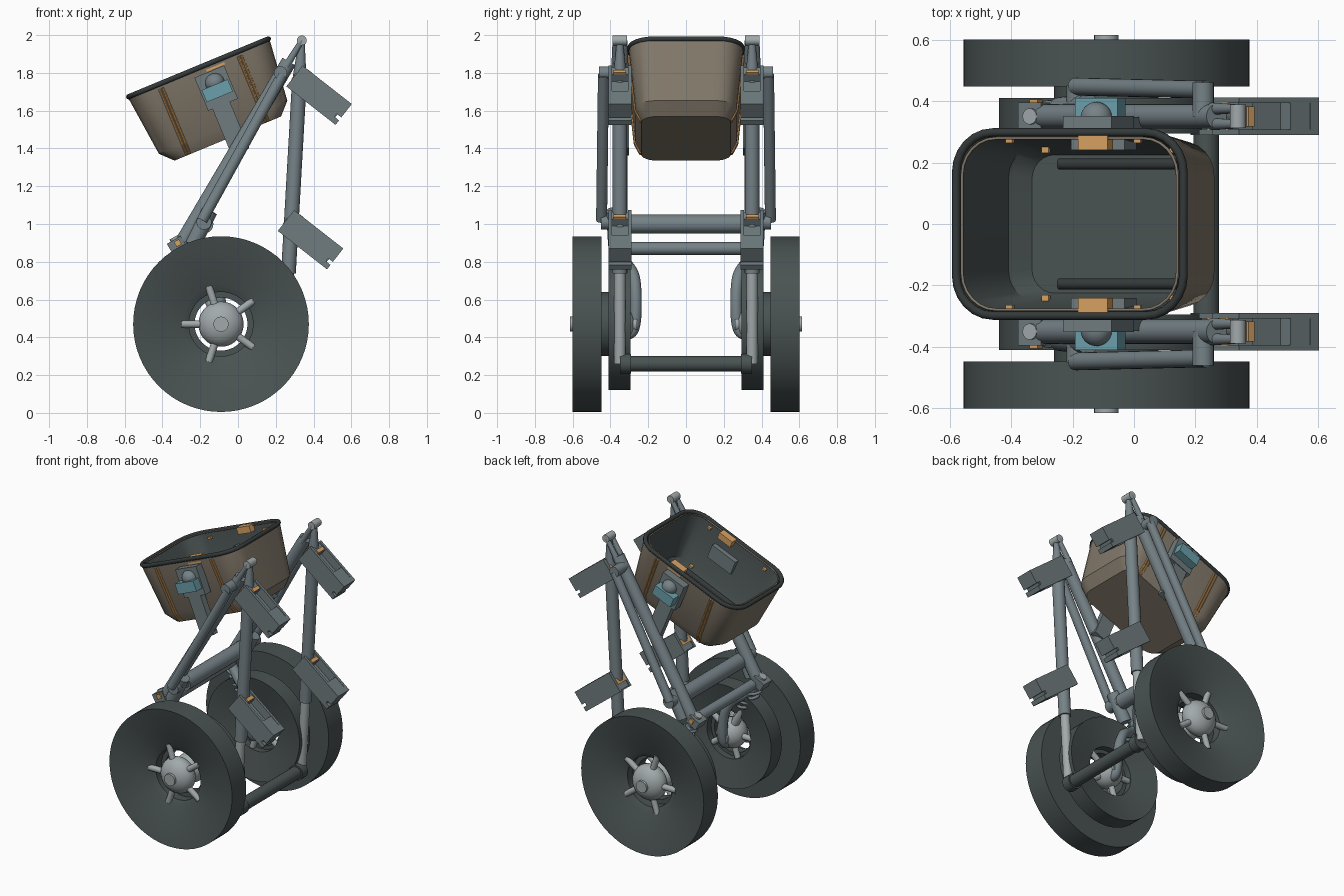
import bpy, bmesh, math
from mathutils import Matrix, Vector

cube = bpy.data.objects.get("Cube")
if cube:
    bpy.data.objects.remove(cube, do_unlink=True)


def material(name, rgb):
    m = bpy.data.materials.new(name)
    m.use_nodes = True
    m.diffuse_color = (*rgb, 1)
    m.node_tree.nodes["Principled BSDF"].inputs["Base Color"].default_value = (*rgb, 1)
    return m


RUBBER = material("dark rubber", (.068, .085, .085))
BLACK = material("black trim", (.033, .04, .04))
FRAME = material("frame grey", (.18, .225, .245))
BRACKET = material("bracket grey", (.16, .2, .21))
METAL = material("light metal", (.36, .4, .41))
TAUPE = material("taupe shell", (.225, .19, .145))
ORANGE = material("orange", (.68, .36, .12))
TEAL = material("teal", (.15, .35, .41))
parts = []


def finish(name, bm, mats):
    bmesh.ops.recalc_face_normals(bm, faces=bm.faces)
    me = bpy.data.meshes.new(name)
    bm.to_mesh(me)
    bm.free()
    for m in mats if isinstance(mats, list) else [mats]:
        me.materials.append(m)
    ob = bpy.data.objects.new(name, me)
    bpy.context.collection.objects.link(ob)
    parts.append(ob)
    return ob


def tube(name, a, b, r, mat, r2=None, sides=20):
    a, b = Vector(a), Vector(b)
    rot = (b - a).to_track_quat('Z', 'Y').to_matrix().to_4x4()
    bm = bmesh.new()
    bmesh.ops.create_cone(bm, cap_ends=True, segments=sides, radius1=r,
                          radius2=r if r2 is None else r2, depth=(b - a).length,
                          matrix=Matrix.Translation((a + b) / 2) @ rot)
    return finish(name, bm, mat)


def ball(name, c, r, mat, scale=(1, 1, 1), frame=Matrix()):
    bm = bmesh.new()
    bmesh.ops.create_uvsphere(bm, u_segments=24, v_segments=14, radius=r,
                              matrix=frame @ Matrix.Translation(c) @ Matrix.Diagonal((*scale, 1)))
    return finish(name, bm, mat)


def box(name, c, size, mat, frame=Matrix()):
    bm = bmesh.new()
    bmesh.ops.create_cube(bm, size=1, matrix=frame @ Matrix.Translation(c) @ Matrix.Diagonal((*size, 1)))
    return finish(name, bm, mat)


def loft(name, rings, mats, closed=False, caps=False, split=None):
    bm = bmesh.new()
    rows = [[bm.verts.new(p) for p in ring] for ring in rings]
    n = len(rows[0])
    for i in range(len(rows) if closed else len(rows) - 1):
        a, b = rows[i], rows[(i + 1) % len(rows)]
        for j in range(n):
            f = bm.faces.new((a[j], a[(j + 1) % n], b[(j + 1) % n], b[j]))
            f.material_index = int(split is not None and i >= split)
    if caps:
        bm.faces.new(rows[0])
        bm.faces.new(rows[-1]).material_index = int(split is not None)
    return finish(name, bm, mats)


def lathe(name, profile, mat, s):
    # closed (radius, y) profile turned around the axle
    ang = [math.tau * k / 64 for k in range(64)]
    return loft(name, [[(HX + r * math.cos(t), s * y, HZ + r * math.sin(t)) for t in ang]
                       for r, y in profile], mat, closed=True)


def wire(name, pts, r, mat, cyclic=False):
    cu = bpy.data.curves.new(name, 'CURVE')
    cu.dimensions = '3D'
    cu.bevel_depth = r
    cu.bevel_resolution = 3
    cu.use_fill_caps = True
    sp = cu.splines.new('POLY' if cyclic else 'NURBS')
    sp.points.add(len(pts) - 1)
    for p, q in zip(sp.points, pts):
        p.co = (*q, 1)
    sp.use_cyclic_u = cyclic
    sp.use_endpoint_u = True
    cu.materials.append(mat)
    ob = bpy.data.objects.new(name, cu)
    bpy.context.collection.objects.link(ob)
    return ob


# Tilted tub: lofted rounded rectangles, shell outside and dark lining inside
TUB = Matrix.Translation((-.207, 0, 1.822)) @ Matrix.Rotation(math.radians(-22.5), 4, 'Y')


def rounded(hx, hy, r, z):
    pts = []
    for k, (sx, sy) in enumerate([(1, 1), (-1, 1), (-1, -1), (1, -1)]):
        for i in range(7):
            t = math.radians(90 * k + 15 * i)
            pts.append(TUB @ Vector((sx * (hx - r) + r * math.cos(t), sy * (hy - r) + r * math.sin(t), z)))
    return pts


loft("tub", [rounded(.305, .235, .08, -.4), rounded(.368, .268, .11, -.335), rounded(.405, .302, .13, 0),
             rounded(.385, .284, .12, 0), rounded(.352, .252, .1, -.325), rounded(.295, .225, .08, -.385)],
     [TAUPE, RUBBER], caps=True, split=2)
wire("tub_rim", rounded(.4, .298, .13, .005), .014, BLACK, True)
wire("rim_seam", rounded(.379, .279, .12, .006), .005, TAUPE, True)

HX, HZ = -.09, .47
for s, side in ((1, "left"), (-1, "right")):
    def P(x, y, z):
        return (x, s * y, z)

    # Wheels: large dished outer wheel and smaller inner wheel
    lathe(side + "_outer_wheel", [(.465, .6), (.465, .447), (.17, .447), (.17, .52), (.206, .54)], RUBBER, s)
    lathe(side + "_inner_wheel", [(.35, .295), (.35, .41), (.165, .41), (.165, .335)], RUBBER, s)
    lathe(side + "_wheel_spacer", [(.17, .38), (.17, .46), (.14, .46), (.14, .38)], RUBBER, s)
    ball(side + "_hub", P(HX, .52, HZ), .12, METAL, (1, .7, 1))
    ball(side + "_inner_hub", P(HX, .37, HZ), .1, METAL)
    tube(side + "_axle", P(HX, .26, HZ), P(HX, .615, HZ), .04, METAL)
    for k in range(5):
        t = math.pi + math.tau * k / 5
        c, z = math.cos(t), math.sin(t)
        for y, r in ((.53, .21), (.36, .17)):
            tube(side + "_spoke", P(HX, y, HZ), P(HX + r * c, y, HZ + r * z), .02, METAL, sides=12)

    # Suspension: curved arm, strut and coil spring
    wire(side + "_wheel_arm", [P(-.3, .35, .86), P(-.25, .33, .79), P(-.14, .27, .76), P(-.09, .265, .6),
                               P(-.09, .265, .45), P(-.09, .3, .4), P(-.09, .36, .44)], .032, FRAME)
    tube(side + "_strut", P(-.34, .35, .93), P(-.1, .35, .5), .026, METAL)
    coil = []
    for i in range(49):
        t = math.tau * i / 12
        coil.append(P(-.28 + .0016 * i + .045 * math.cos(t), .35 + .045 * math.sin(t), .83 - .003 * i))
    wire(side + "_spring", coil, .01, FRAME)
    clamp = Matrix.Translation(P(-.325, .35, .89)) @ Matrix.Rotation(math.radians(-30), 4, 'Y')
    box(side + "_lower_clamp", (0, 0, 0), (.085, .09, .06), BRACKET, clamp)
    box(side + "_clamp_tab", (.01, s * .045, .005), (.03, .02, .03), ORANGE, clamp)

    # Frame: main diagonal with forked tip, outer diagonal and rear post
    tube(side + "_diagonal", P(.27, .35, 1.86), P(-.29, .35, .91), .04, FRAME)
    for y in (.325, .375):
        tube(side + "_fork_prong", P(.338, y, 1.972), P(.255, y, 1.835), .014, FRAME, .02)
    tube(side + "_top_pin", P(.338, .312, 1.972), P(.338, .388, 1.972), .026, METAL)
    tube(side + "_outer_diagonal", P(.235, .437, 1.79), P(-.19, .447, 1.02), .029, FRAME)
    tube(side + "_upper_joint", P(.225, .35, 1.8), P(.225, .46, 1.8), .035, FRAME)
    tube(side + "_lower_joint", P(-.18, .3, 1.01), P(-.18, .45, 1.01), .04, FRAME)
    tube(side + "_lower_diagonal", P(-.15, .38, 1.07), P(-.24, .37, .89), .043, FRAME)
    tube(side + "_post_tip", P(.336, .35, 1.95), P(.325, .35, 1.76), .018, FRAME, .038)
    tube(side + "_post", P(.325, .35, 1.76), P(.267, .35, .74), .039, FRAME)
    tube(side + "_lower_post", P(.267, .35, .76), P(.237, .35, .26), .03, METAL)
    tube(side + "_crossbar_cap", P(.235, .29, .26), P(.235, .35, .26), .052, RUBBER)

    # Clip brackets on the post: channel between cheeks with a solid notched end
    for level, x, z in (("upper", .425, 1.685), ("lower", .38, .92)):
        clip = Matrix.Translation(P(x, .35, z)) @ Matrix.Rotation(math.radians(38), 4, 'Y')
        box(level + "_clip_base", (-.02, 0, -.025), (.27, .09, .075), BRACKET, clip)
        for y in (-.052, .052):
            box(level + "_clip_cheek", (-.01, y, 0), (.3, .018, .14), BRACKET, clip)
        box(level + "_clip_end", (.1, 0, 0), (.09, .1, .135), BRACKET, clip)
        for w, h in ((-.055, .03), (.025, .09)):
            box(level + "_clip_lip", (.153, 0, w), (.035, .122, h), BRACKET, clip)
        box(level + "_clip_collar", (-.125, 0, 0), (.06, .1, .12), FRAME, clip)
        box(level + "_clip_tab", (-.11, 0, .06), (.024, .066, .022), ORANGE, clip)
        box(level + "_clip_back_plate", (-.157, 0, -.004), (.012, .09, .04), ORANGE, clip)

    # Tub mount: bracket arm, teal housing, knob and inner clip
    box(side + "_mount_arm", P(.035, .325, -.32), (.1, .045, .34), BRACKET, TUB)
    box(side + "_mount_plate", P(.045, .322, -.13), (.17, .06, .19), BRACKET, TUB)
    box(side + "_mount_housing", P(.045, .36, -.145), (.15, .1, .07), TEAL, TUB)
    ball(side + "_mount_knob", P(.05, .345, -.1), .055, FRAME, (.95, .95, .9), TUB)
    box(side + "_rim_clip", P(.085, .27, -.008), (.105, .06, .045), ORANGE, TUB)
    box(side + "_inner_plate", P(.055, .258, -.15), (.19, .035, .1), BRACKET, TUB)
    tube(side + "_tub_rail", TUB @ Vector(P(-.185, .195, -.35)), TUB @ Vector(P(.235, .195, -.35)), .018, BLACK)

    # Paired orange seams down the tub side, with studs inside
    for u in (-.225, .225):
        for w in (-.009, .009):
            wall = [P(u + w, .303, -.02), P(u + w, .27, -.335), P(u + w * .9, .24, -.395)]
            for a, b in zip(wall, wall[1:]):
                tube(side + "_seam", TUB @ Vector(a), TUB @ Vector(b), .007, ORANGE, sides=8)
        for y, z in ((.276, -.03), (.243, -.335)):
            box(side + "_seam_stud", P(u, y, z), (.025, .024, .014), ORANGE, TUB)

# Crossbars joining both sides
tube("bottom_crossbar", (.235, -.34, .26), (.235, .34, .26), .042, RUBBER)
tube("main_crossbar", (-.18, -.33, 1), (-.18, .33, 1), .05, FRAME)
tube("front_crossbar", (-.285, -.34, .87), (-.285, .34, .87), .034, FRAME)

bpy.ops.object.select_all(action='DESELECT')
for ob in parts:
    ob.select_set(True)
bpy.context.view_layer.objects.active = parts[0]
bpy.ops.object.shade_smooth_by_angle(angle=math.radians(32))
